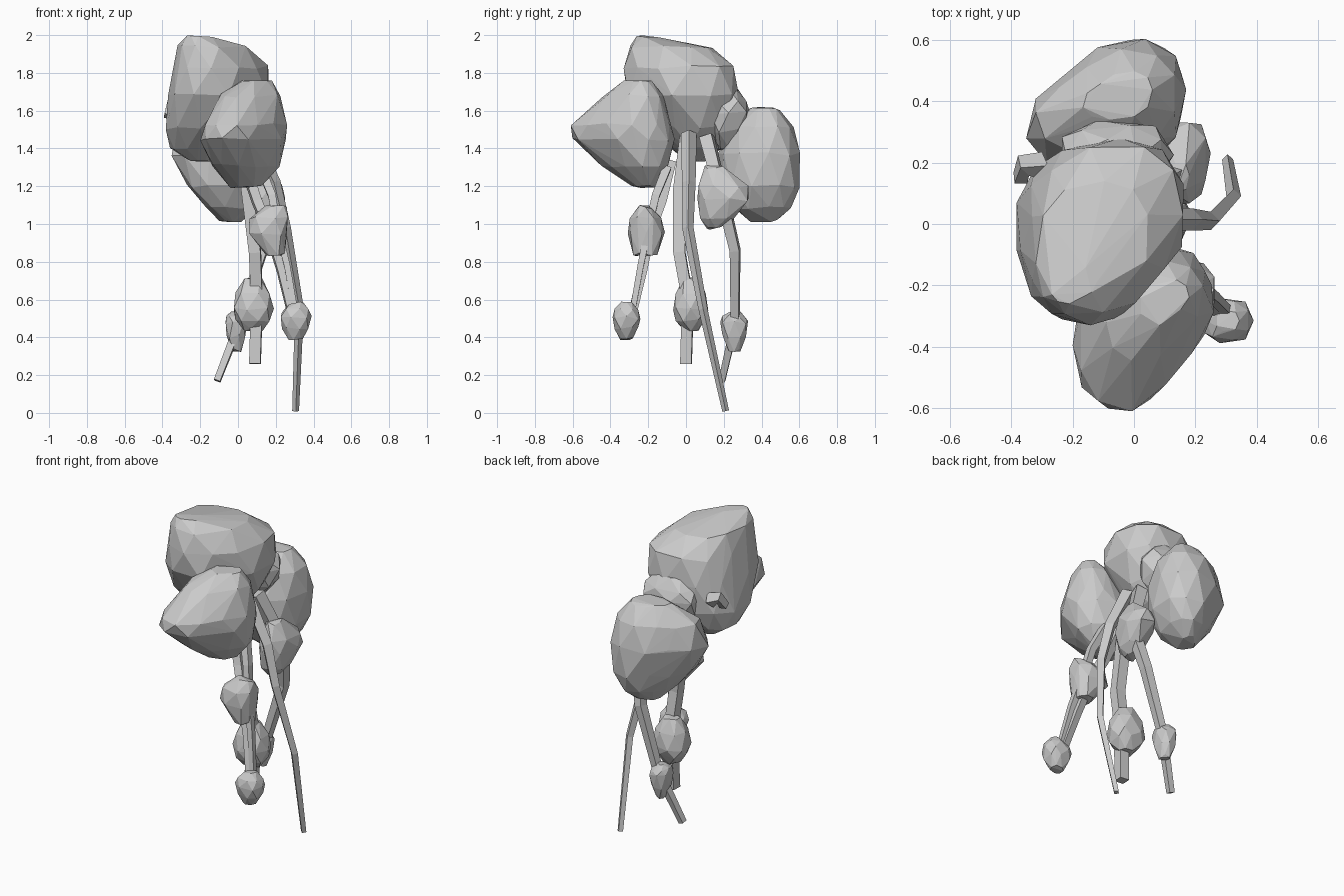
import bpy
import bmesh
import math
import random

random.seed(4)

cube = bpy.data.objects.get("Cube")
if cube:
    bpy.data.objects.remove(cube, do_unlink=True)

# Single flat colour
grey = bpy.data.materials.new("pale_grey")
grey.use_nodes = True
grey.diffuse_color = (0.6, 0.6, 0.6, 1)
shader = next(n for n in grey.node_tree.nodes if n.type == "BSDF_PRINCIPLED")
shader.inputs["Base Color"].default_value = grey.diffuse_color
shader.inputs["Roughness"].default_value = 0.8


def fuller(value):
    """Push a sine or cosine outward so that rings are slightly boxy."""
    return math.copysign(abs(value) ** 0.8, value)


def faceted_clump(name, rings, lean=0.0, sides=9, rough=0.01, bevel=0, depth=2):
    """Convex low-poly lump through rings of (z, x min, x max, y min, y max).
    The side facing the bevel angle (degrees) is flattened at the given depth."""
    bm = bmesh.new()
    dx, dy = math.cos(math.radians(bevel)), math.sin(math.radians(bevel))
    for row, (z, left, right, front, back) in enumerate(rings):
        cx, cy = (left + right) / 2, (front + back) / 2
        rx, ry = (right - left) / 2, (back - front) / 2
        for i in range(sides):
            angle = math.tau * (i + row / 2) / sides
            u, v = fuller(math.cos(angle)), fuller(math.sin(angle + lean))
            excess = max(0, u * dx + v * dy - depth)
            bm.verts.new((cx + rx * (u - excess * dx), cy + ry * (v - excess * dy),
                          z + random.uniform(-rough, rough)))
    hull = bmesh.ops.convex_hull(bm, input=bm.verts)
    loose = {v for v in hull["geom_interior"] + hull["geom_unused"]
             if isinstance(v, bmesh.types.BMVert)}
    bmesh.ops.delete(bm, geom=list(loose), context="VERTS")
    bmesh.ops.recalc_face_normals(bm, faces=bm.faces)
    mesh = bpy.data.meshes.new(name)
    bm.to_mesh(mesh)
    bm.free()
    mesh.materials.append(grey)
    obj = bpy.data.objects.new(name, mesh)
    bpy.context.collection.objects.link(obj)


def pod(name, x, y, z, belly=0.6):
    """Small egg-shaped lump filling the given extents, widest at belly height."""
    rings = []
    for height, width in ((0, 0.45), (belly / 2, 0.85), (belly, 1), (belly / 2 + 0.5, 0.85), (1, 0.45)):
        mid_x, mid_y = sum(x) / 2, sum(y) / 2
        half_x, half_y = (x[1] - x[0]) / 2 * width, (y[1] - y[0]) / 2 * width
        rings.append((z[0] + height * (z[1] - z[0]),
                      mid_x - half_x, mid_x + half_x, mid_y - half_y, mid_y + half_y))
    faceted_clump(name, rings, sides=7)


def vine(name, points, thick, tip):
    """Angular hanging stem that tapers from thick to tip."""
    curve = bpy.data.curves.new(name, "CURVE")
    curve.dimensions = "3D"
    curve.bevel_depth = 1
    curve.bevel_resolution = 0
    curve.use_fill_caps = True
    spline = curve.splines.new("POLY")
    spline.points.add(len(points) - 1)
    for i, (target, place) in enumerate(zip(spline.points, points)):
        target.co = (*place, 1)
        target.radius = thick + (tip - thick) * i / (len(points) - 1)
    curve.materials.append(grey)
    obj = bpy.data.objects.new(name, curve)
    bpy.context.collection.objects.link(obj)
    bpy.ops.object.select_all(action="DESELECT")
    obj.select_set(True)
    bpy.context.view_layer.objects.active = obj
    bpy.ops.object.convert(target="MESH")
    for face in bpy.context.object.data.polygons:
        face.use_smooth = False


# Three large foliage clumps
faceted_clump("top_clump", [
    (1.99, -0.27, -0.12, -0.26, -0.14),
    (1.94, -0.32, 0.05, -0.3, 0.14),
    (1.83, -0.34, 0.16, -0.33, 0.26),
    (1.68, -0.37, 0.17, -0.32, 0.28),
    (1.51, -0.39, 0.09, -0.2, 0.25),
    (1.4, -0.36, 0.0, -0.08, 0.18),
    (1.34, -0.27, -0.13, 0.0, 0.1)], lean=0.15, sides=11, bevel=-45, depth=0.8)

faceted_clump("front_clump", [
    (1.75, 0.02, 0.18, -0.33, -0.18),
    (1.68, -0.09, 0.23, -0.45, -0.12),
    (1.53, -0.18, 0.26, -0.61, -0.08),
    (1.45, -0.2, 0.26, -0.61, -0.06),
    (1.31, -0.14, 0.22, -0.45, -0.09),
    (1.2, -0.04, 0.13, -0.29, -0.16)], lean=0.15, sides=11, bevel=-45, depth=0.68)

faceted_clump("back_clump", [
    (1.61, -0.17, 0.06, 0.34, 0.5),
    (1.51, -0.32, 0.14, 0.23, 0.57),
    (1.37, -0.36, 0.17, 0.17, 0.61),
    (1.2, -0.27, 0.16, 0.18, 0.6),
    (1.09, -0.18, 0.1, 0.25, 0.56),
    (1.02, -0.1, 0.02, 0.34, 0.49)], lean=0.15, sides=11, bevel=135, depth=0.66)

# Smaller clumps and hanging pods
faceted_clump("side_pod", [
    (1.3, 0.11, 0.18, 0.1, 0.2),
    (1.2, 0.07, 0.24, 0.06, 0.33),
    (1.13, 0.06, 0.25, 0.06, 0.34),
    (1.03, 0.08, 0.22, 0.07, 0.25),
    (0.98, 0.11, 0.18, 0.11, 0.19)], lean=0.15, sides=7)
faceted_clump("front_upper_pod", [
    (1.09, 0.14, 0.26, -0.25, -0.18),
    (1.03, 0.06, 0.27, -0.3, -0.13),
    (0.95, 0.05, 0.26, -0.31, -0.11),
    (0.84, 0.15, 0.25, -0.28, -0.15)], sides=7)
pod("joining_clump", (-0.25, 0.13), (0.11, 0.34), (1.4, 1.71))
pod("front_lower_pod", (0.22, 0.39), (-0.39, -0.24), (0.39, 0.58))
pod("middle_pod", (-0.03, 0.19), (-0.07, 0.12), (0.44, 0.71), belly=0.4)
pod("back_pod", (-0.07, 0.05), (0.18, 0.33), (0.33, 0.53), belly=0.75)

# Hanging stems
vine("front_stem", [(0.03, -0.08, 1.33), (0.1, -0.13, 1.12), (0.17, -0.19, 0.95),
                    (0.23, -0.23, 0.75), (0.29, -0.29, 0.5)], 0.036, 0.028)
vine("front_side_stem", [(0.12, -0.1, 1.3), (0.18, -0.16, 1.15), (0.21, -0.2, 0.98),
                         (0.26, -0.24, 0.78), (0.31, -0.29, 0.5)], 0.032, 0.02)
vine("middle_stem", [(0.02, 0.0, 1.46), (0.05, -0.035, 1.18), (0.09, -0.035, 0.85),
                     (0.1, 0.01, 0.6), (0.09, 0.0, 0.26)], 0.045, 0.042)
vine("long_stem", [(0.06, 0.015, 1.48), (0.19, 0.015, 1.22), (0.25, 0.01, 0.98),
                   (0.325, 0.09, 0.55), (0.305, 0.21, 0.01)], 0.042, 0.018)
vine("back_stem", [(0.05, 0.11, 1.46), (0.18, 0.19, 1.15), (0.13, 0.26, 0.86),
                   (0.01, 0.26, 0.48), (-0.11, 0.19, 0.17)], 0.048, 0.024)
vine("twig_stub", [(-0.3, 0.19, 1.6), (-0.36, 0.19, 1.63), (-0.37, 0.15, 1.57)], 0.045, 0.03)
